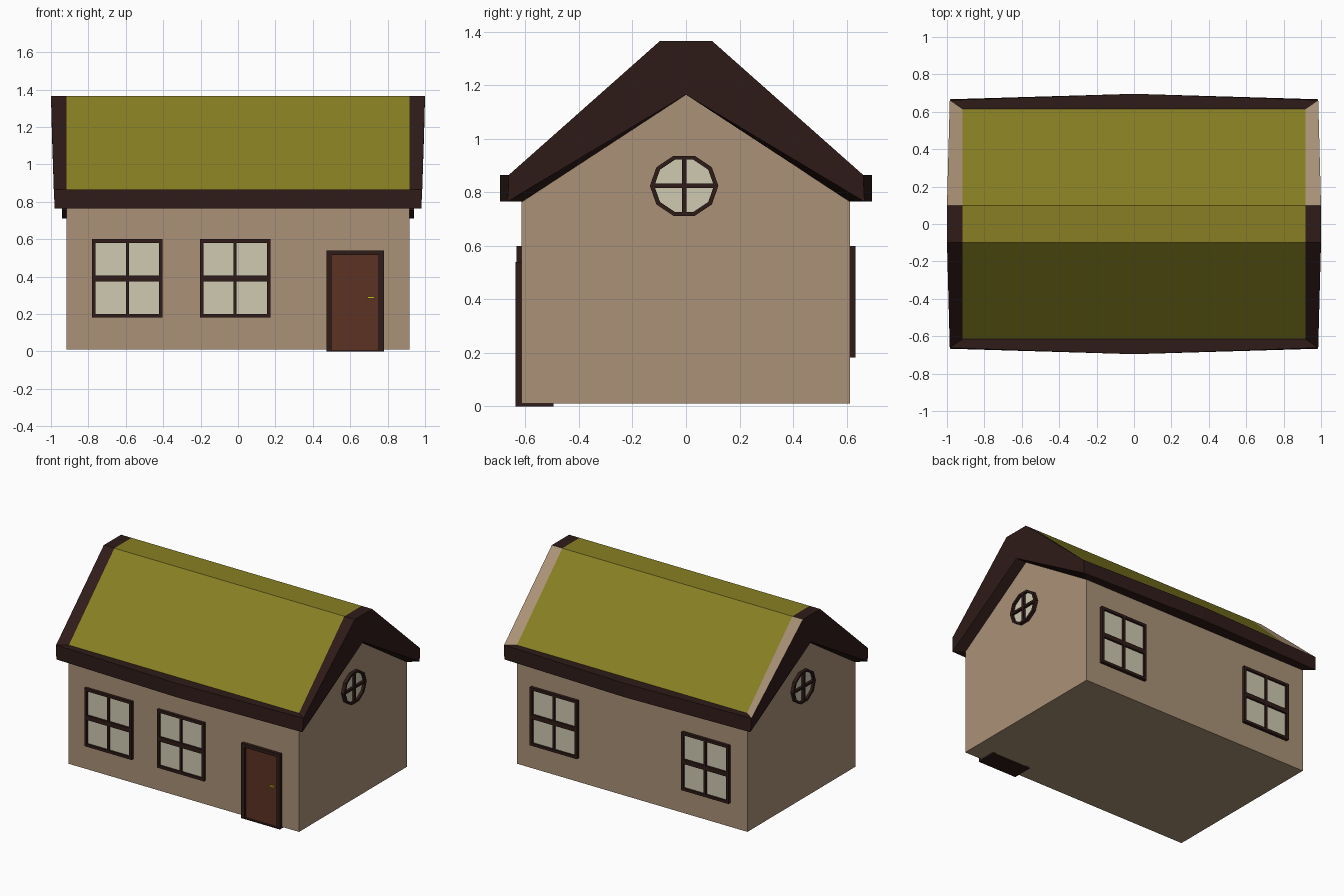
import bpy, bmesh
from math import cos, sin, tau

if "Cube" in bpy.data.objects:
    bpy.data.objects.remove(bpy.data.objects["Cube"])


def mat(name, rgb):
    m = bpy.data.materials.new(name)
    m.diffuse_color = [(c / 255) ** 2.2 for c in rgb] + [1]
    m.use_nodes = True
    m.node_tree.nodes["Principled BSDF"].inputs["Base Color"].default_value = m.diffuse_color
    return m


WALL = mat("wall_tan", (168, 144, 118))
GREEN = mat("roof_green", (134, 126, 40))
DARK = mat("dark_wood", (50, 33, 30))
DOOR = mat("door_brown", (92, 54, 40))
GLASS = mat("window_cream", (206, 200, 176))
YELLOW = mat("handle_yellow", (200, 185, 40))


def finish(bm, name, mats):
    me = bpy.data.meshes.new(name)
    bm.to_mesh(me)
    bm.free()
    for m in mats:
        me.materials.append(m)
    ob = bpy.data.objects.new(name, me)
    bpy.context.collection.objects.link(ob)
    return ob


def add_box(bm, x0, x1, y0, y1, z0, z1):
    vs = bmesh.ops.create_cube(bm, size=1)["verts"]
    for v in vs:
        v.co.x = x1 if v.co.x > 0 else x0
        v.co.y = y1 if v.co.y > 0 else y0
        v.co.z = z1 if v.co.z > 0 else z0


def boxes(name, material, *dims):
    bm = bmesh.new()
    for d in dims:
        add_box(bm, *d)
    return finish(bm, name, [material])


# House body: gable profile extruded along x
bm = bmesh.new()
gable = [(-.614, .01), (.612, .01), (.612, .765), (0, 1.165), (-.614, .765)]
f = bm.faces.new([bm.verts.new((-.918, y, z)) for y, z in gable])
ext = bmesh.ops.extrude_face_region(bm, geom=[f], use_keep_orig=True)["geom"]
for v in ext:
    if isinstance(v, bmesh.types.BMVert):
        v.co.x = .916
bmesh.ops.recalc_face_normals(bm, faces=bm.faces)
finish(bm, "walls", [WALL])

# Roof: one quarter described, mirrored to all four
P = {
    "O": (0, 0, 1.365), "R": (.916, 0, 1.365), "T": (1, 0, 1.365),
    "K": (0, .098, 1.365), "A": (.916, .098, 1.365), "B": (1, .098, 1.365),
    "L": (0, .615, .865), "C": (.916, .615, .865), "D": (.985, .662, .865),
    "M": (0, .696, .865), "N": (0, .696, .765), "E": (.98, .667, .765),
    "S": (0, .612, .765), "F": (.916, .612, .765),
    "G": (.995, 0, 1.165), "H": (.916, 0, 1.165),
}
GREEN_FACES = ("ORAK", "KACL")
FACES = GREEN_FACES + ("RTBA", "ABDC", "LCDM", "MDEN", "NEFS", "TGDB", "GED", "GHFE")
bm = bmesh.new()
for sx in (1, -1):
    for sy in (1, -1):
        for names in FACES:
            order = names if sx * sy > 0 else names[::-1]
            f = bm.faces.new([bm.verts.new((P[n][0] * sx, P[n][1] * sy, P[n][2]))
                              for n in order])
            f.material_index = (0 if names in GREEN_FACES
                                else 2 if names == "ABDC" and sy > 0 else 1)
bmesh.ops.remove_doubles(bm, verts=bm.verts, dist=1e-4)
finish(bm, "roof", [GREEN, DARK, WALL])


# Four-pane windows on the long walls
def window(name, cx, side):
    y0, y1 = sorted((side * .60, side * .634))
    g0, g1 = sorted((side * .60, side * .62))
    x0, x1, z0, z1, t = cx - .188, cx + .188, .182, .6, .019
    boxes(name + "_frame", DARK,
          (x0, x0 + t, y0, y1, z0, z1), (x1 - t, x1, y0, y1, z0, z1),
          (x0 + t, x1 - t, y0, y1, z0, z0 + t), (x0 + t, x1 - t, y0, y1, z1 - t, z1),
          (cx - .008, cx + .008, y0, y1, z0 + t, z1 - t),
          (x0 + t, x1 - t, y0, y1, .375, .407))
    boxes(name + "_glass", GLASS, (x0 + .01, x1 - .01, g0, g1, z0 + .01, z1 - .01))


window("front_window_left", -.592, -1)
window("front_window_right", -.015, -1)
window("back_window_left", .613, 1)
window("back_window_right", -.593, 1)


# Ten-sided gable windows
def gable_window(name, side):
    cy, cz, n = -.007, .824, 10
    xi, xg, xo = side * .90, side * .922, side * .94

    def ring(bm, x, s):
        return [bm.verts.new((x, cy + s * .128 * cos(tau * i / n),
                              cz + s * .118 * sin(tau * i / n))) for i in range(n)]
    bm = bmesh.new()
    loops = [ring(bm, xi, 1), ring(bm, xo, 1), ring(bm, xo, .87), ring(bm, xi, .87)]
    for k in range(4):
        a, b = loops[k], loops[(k + 1) % 4]
        for i in range(n):
            j = (i + 1) % n
            bm.faces.new((a[i], a[j], b[j], b[i]))
    xa, xb = sorted((xi, xo))
    add_box(bm, xa, xb, cy - .008, cy + .008, cz - .1, cz + .1)
    add_box(bm, xa, xb, cy - .112, cy + .112, cz - .008, cz + .008)
    bmesh.ops.recalc_face_normals(bm, faces=bm.faces)
    finish(bm, name + "_frame", [DARK])
    bm = bmesh.new()
    a, b = ring(bm, xi, .92), ring(bm, xg, .92)
    bm.faces.new(a)
    bm.faces.new(b)
    for i in range(n):
        j = (i + 1) % n
        bm.faces.new((a[i], a[j], b[j], b[i]))
    bmesh.ops.recalc_face_normals(bm, faces=bm.faces)
    finish(bm, name + "_glass", [GLASS])


gable_window("right_gable_window", 1)
gable_window("left_gable_window", -1)

# Front door with frame, sill and handle
boxes("door_frame", DARK,
      (.472, .5, -.638, -.495, 0, .54), (.752, .78, -.638, -.495, 0, .54),
      (.5, .752, -.638, -.495, .515, .54), (.5, .752, -.638, -.495, 0, .006))
boxes("door", DOOR, (.5, .752, -.622, -.5, .006, .515))
boxes("door_handle", YELLOW, (.692, .73, -.634, -.62, .283, .293))
